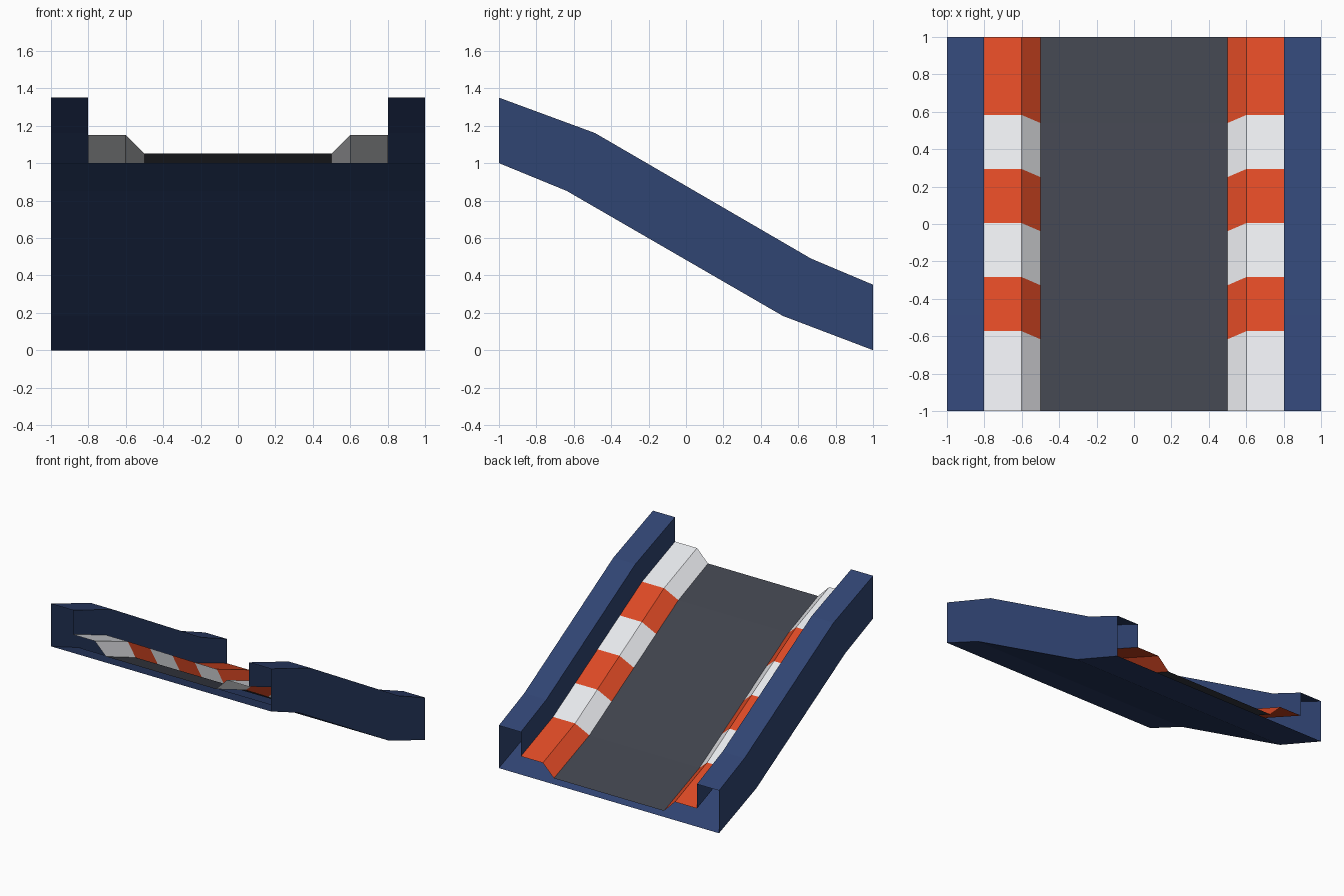
import bpy

if "Cube" in bpy.data.objects:
    bpy.data.objects.remove(bpy.data.objects["Cube"])

def material(name, rgb):
    m = bpy.data.materials.new(name)
    m.diffuse_color = (*rgb, 1)
    m.use_nodes = True
    m.node_tree.nodes["Principled BSDF"].inputs["Base Color"].default_value = m.diffuse_color
    return m

BLUE = material("blue", (0.030, 0.058, 0.171))
ASPHALT = material("asphalt", (0.050, 0.055, 0.072))
WHITE = material("white", (0.80, 0.81, 0.84))
ORANGE = material("orange", (0.72, 0.067, 0.018))

# Path stations: (y, z) on the underside, and the lean (dy, dz) per unit of height
STATIONS = [
    ((-1.0, 1.0), (0.0, 1.0)),
    ((-0.637, 0.851), (0.43, 0.885)),
    ((0.518, 0.183), (0.43, 0.876)),
    ((1.0, 0.0), (0.0, 1.0)),
]

def station_point(k, x, h):
    (y, z), (dy, dz) = STATIONS[k]
    return (x, y + dy * h, z + dz * h)

def sweep(name, profile, materials, cuts=1):
    """Sweep an open (x, height) profile down the slope; the long middle
    section is split into `cuts` pieces, materials alternate per piece."""
    def ring(k, t=0.0):
        pts = []
        for x, h in profile:
            a = station_point(k, x, h)
            b = station_point(min(k + 1, 3), x, h)
            pts.append(tuple(p + (q - p) * t for p, q in zip(a, b)))
        return pts

    rings = [ring(0)] + [ring(1, i / cuts) for i in range(cuts)] + [ring(2), ring(3)]
    n = len(profile)
    verts = [p for r in rings for p in r]
    faces, slots = [], []
    for s in range(len(rings) - 1):
        for i in range(n - 1):
            a, b = s * n + i, (s + 1) * n + i
            faces.append((a, b, b + 1, a + 1))
            slots.append(s % len(materials))
    mesh = bpy.data.meshes.new(name)
    mesh.from_pydata(verts, [], faces)
    for m in materials:
        mesh.materials.append(m)
    mesh.polygons.foreach_set("material_index", slots)
    mesh.update()
    obj = bpy.data.objects.new(name, mesh)
    bpy.context.collection.objects.link(obj)
    return obj

# Open-ended shell: side walls and underside
wall = [(0.8, 0.15), (0.8, 0.35), (1.0, 0.35), (1.0, 0.0)]
sweep("ramp_body", [(-x, h) for x, h in wall] + wall[::-1], [BLUE])

# Road surface
sweep("road_surface", [(0.5, 0.05), (-0.5, 0.05)], [ASPHALT])

# Striped kerbs on both sides
kerb = [(0.8, 0.15), (0.6, 0.15), (0.5, 0.05)]
sweep("right_kerb", kerb, [WHITE, ORANGE], cuts=4)
sweep("left_kerb", [(-x, h) for x, h in kerb[::-1]], [WHITE, ORANGE], cuts=4)
